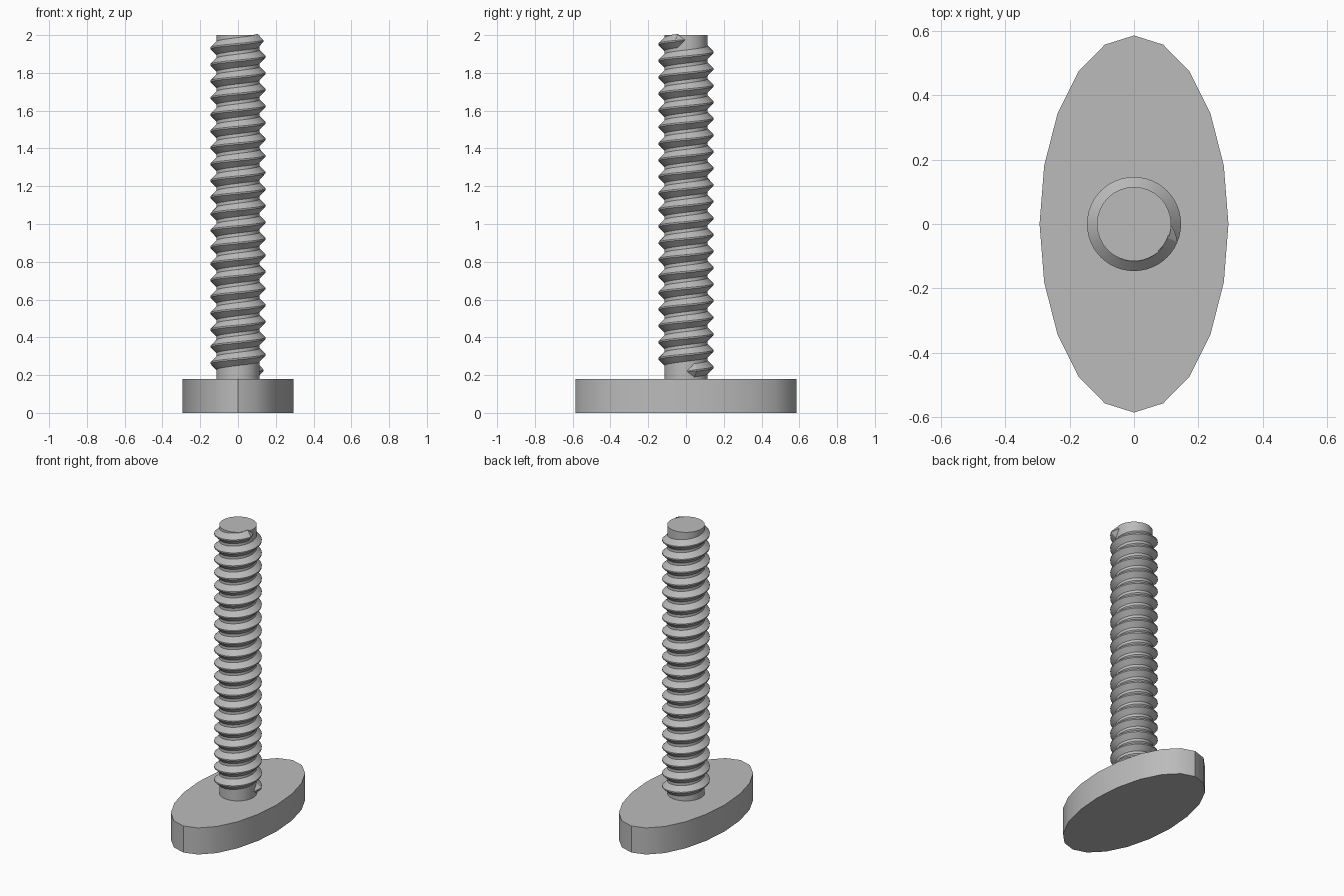
import bpy
import bmesh
from math import cos, sin, pi, radians

old = bpy.data.objects.get("Cube")
if old:
    bpy.data.objects.remove(old, do_unlink=True)

# Single plain metal colour
metal = bpy.data.materials.new("grey_metal")
metal.use_nodes = True
GREY = (0.5, 0.5, 0.5, 1)
metal.diffuse_color = GREY
metal.node_tree.nodes["Principled BSDF"].inputs["Base Color"].default_value = GREY


def finish(obj):
    obj.data.materials.append(metal)
    bpy.ops.object.select_all(action="DESELECT")
    obj.select_set(True)
    bpy.context.view_layer.objects.active = obj
    bpy.ops.object.shade_smooth_by_angle(angle=radians(30))


def cylinder(name, sides, rx, ry, z0, z1):
    bm = bmesh.new()
    rings = []
    for z in (z0, z1):
        rings.append([bm.verts.new((rx * sin(2 * pi * i / sides),
                                    ry * cos(2 * pi * i / sides), z))
                      for i in range(sides)])
    low, high = rings
    for i in range(sides):
        j = (i + 1) % sides
        bm.faces.new((low[i], low[j], high[j], high[i]))
    bm.faces.new(low)
    bm.faces.new(high)
    return bm_object(name, bm)


def bm_object(name, bm):
    bmesh.ops.recalc_face_normals(bm, faces=bm.faces)
    mesh = bpy.data.meshes.new(name)
    bm.to_mesh(mesh)
    bm.free()
    obj = bpy.data.objects.new(name, mesh)
    bpy.context.collection.objects.link(obj)
    finish(obj)
    return obj


SEGMENTS = 48
SHAFT_R, CREST_R, ROOT_R = 0.115, 0.146, 0.112
START_Z, PITCH, TURNS = 0.22, 0.0877, 20
ROOT_HALF, CREST_HALF = 0.038, 0.004
TAPER_STEPS = 3

# Oval head and plain shaft
cylinder("oval_head", 20, 0.293, 0.585, 0, 0.18)
cylinder("shaft", SEGMENTS, SHAFT_R, SHAFT_R, 0.1, 2)

# Right-handed helical thread that fades out at both ends
bm = bmesh.new()
steps = SEGMENTS * TURNS
previous = None
for i in range(steps + 1):
    a = 2 * pi * i / SEGMENTS
    z = START_Z + PITCH * i / SEGMENTS
    fade = max(0.02, min(1, i / TAPER_STEPS, (steps - i) / TAPER_STEPS))
    crest = ROOT_R + (CREST_R - ROOT_R) * fade
    section = ((ROOT_R, -ROOT_HALF), (crest, -CREST_HALF),
               (crest, CREST_HALF), (ROOT_R, ROOT_HALF))
    ring = [bm.verts.new((r * cos(a), r * sin(a), z + h * fade))
            for r, h in section]
    if previous:
        for k in range(4):
            n = (k + 1) % 4
            bm.faces.new((previous[k], previous[n], ring[n], ring[k]))
    else:
        bm.faces.new(ring)
    previous = ring
bm.faces.new(previous)
bm_object("screw_thread", bm)
